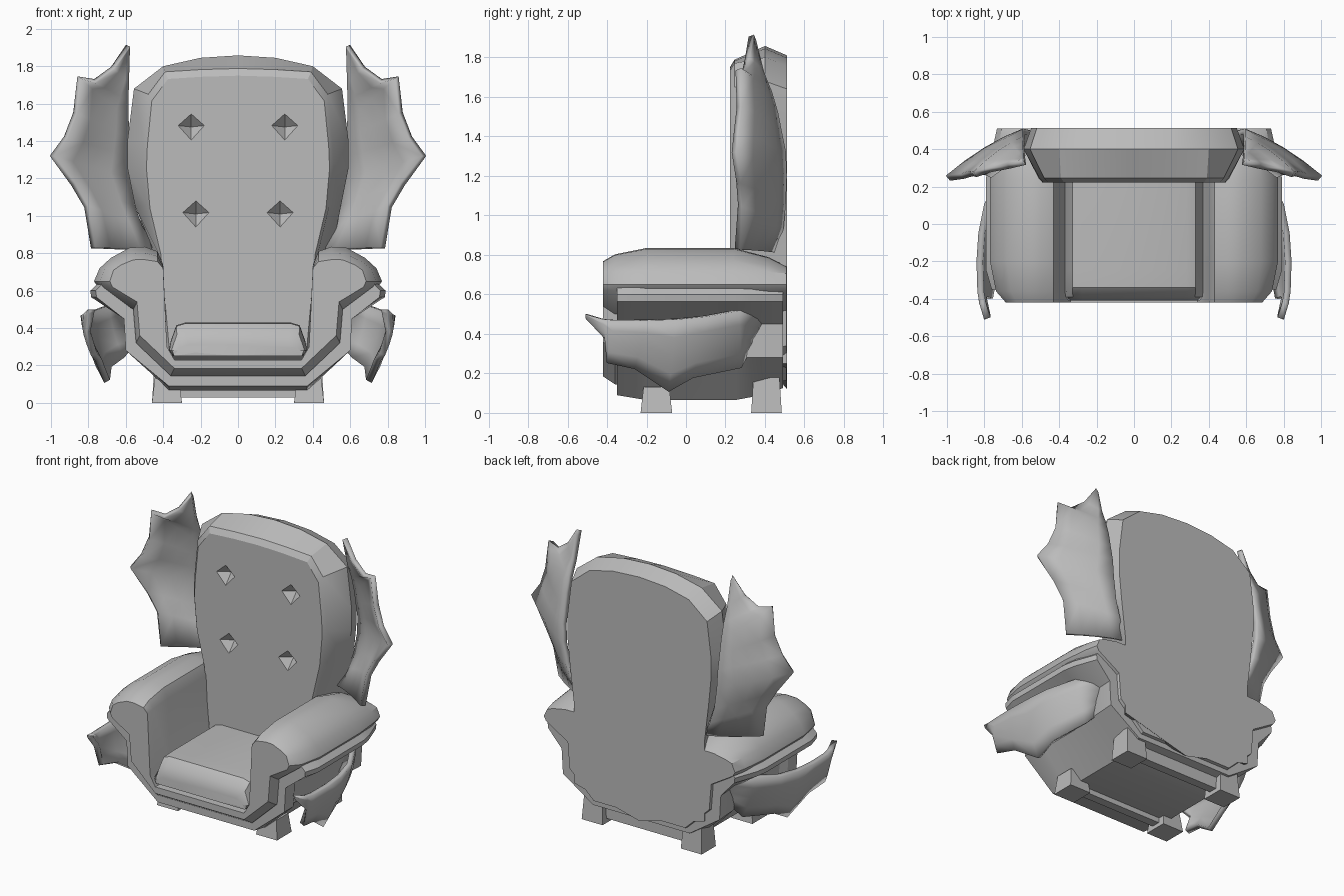
import bpy, bmesh, math
from mathutils import Vector

if "Cube" in bpy.data.objects:
    bpy.data.objects.remove(bpy.data.objects["Cube"])

grey = bpy.data.materials.new("plain grey")
grey.diffuse_color = (0.5, 0.5, 0.5, 1)
grey.use_nodes = True
grey.node_tree.nodes["Principled BSDF"].inputs["Base Color"].default_value = grey.diffuse_color


def make_object(name, bm, angle=30):
    bmesh.ops.recalc_face_normals(bm, faces=bm.faces)
    mesh = bpy.data.meshes.new(name)
    bm.to_mesh(mesh)
    bm.free()
    mesh.materials.append(grey)
    ob = bpy.data.objects.new(name, mesh)
    bpy.context.collection.objects.link(ob)
    bpy.ops.object.select_all(action='DESELECT')
    ob.select_set(True)
    bpy.context.view_layer.objects.active = ob
    if angle:
        bpy.ops.object.shade_smooth_by_angle(angle=math.radians(angle))
    return ob


def mirrored(half):
    """Close a half outline across the centre line."""
    return half + [(-x, z) for x, z in reversed(half) if x > 0.001]


def loft(name, sections, angle=30):
    """Skin (y, outline) sections from front to back, with flat end caps."""
    bm = bmesh.new()
    rings = [[bm.verts.new((x, y, z)) for x, z in outline] for y, outline in sections]
    n = len(rings[0])
    for a, b in zip(rings, rings[1:]):
        for i in range(n):
            bm.faces.new((a[i], a[(i + 1) % n], b[(i + 1) % n], b[i]))
    bm.faces.new(rings[0])
    bm.faces.new(rings[-1])
    return make_object(name, bm, angle)


def add_mirror(ob, axis=0):
    m = ob.modifiers.new("mirror", 'MIRROR')
    m.use_axis = [i == axis for i in range(3)]


# Seat shell and rolled arms: one U-shaped outline, rounded off at both ends
shell = [(0, .23), (.34, .23), (.38, .3), (.40, .74), (.43, .81), (.50, .835),
         (.58, .83), (.68, .775), (.74, .72), (.77, .65), (.75, .62),
         (.56, .50), (.545, .32), (.36, .145), (0, .145)]


def shell_section(k, kz, d):
    pts = []
    for i, (x, z) in enumerate(shell):
        if i > 10:                      # lower edge chamfer
            x, z = max(0, x - d * .5) if x else 0, z + d
        elif i > 4 and x > .45:         # rounded outer arm
            x = .52 + (x - .52) * k
        if z > .7:
            z = .7 + (z - .7) * kz
        pts.append((x, z))
    return mirrored(pts)


loft("arm_shell", [(-.42, shell_section(.66, .5, .04)),
                   (-.36, shell_section(.87, .76, .0)),
                   (-.20, shell_section(1, 1, 0)),
                   (.24, shell_section(1, 1, 0)),
                   (.42, shell_section(.93, .65, 0)),
                   (.51, shell_section(.85, .3, .02))], 35)

# Lower body with the flared trim lip under the arms
body = [(0, .2), (.35, .2), (.41, .4), (.5, .58), (.74, .645), (.79, .60),
        (.785, .565), (.61, .45), (.60, .28), (.37, .065), (0, .065)]


def body_section(k, lift, tuck=0):
    pts = []
    for i, (x, z) in enumerate(body):
        if 4 <= i <= 6:
            x = .5 + (x - .5) * k
        if i > 8:
            z += lift
        if i in (7, 8):
            x -= tuck
        pts.append((x, z))
    return mirrored(pts)


loft("lower_body", [(-.35, body_section(.9, .025)),
                    (-.25, body_section(1, .008)),
                    (-.20, body_section(1, 0, .03)),
                    (.25, body_section(1, 0, .03)),
                    (.33, body_section(.95, .015, .01)),
                    (.49, body_section(.75, .06))], 30)

# Tall back cushion with bevelled rim
front = [(0, 1.788), (.2, 1.782), (.39, 1.77), (.48, 1.65), (.505, 1.4), (.51, 1.28),
         (.49, 1.06), (.43, .81), (.38, .26), (0, .26)]
rim = [(0, 1.858), (.2, 1.845), (.40, 1.80), (.556, 1.68), (.59, 1.41), (.59, 1.25),
       (.55, 1.05), (.45, .81), (.45, .25), (0, .25)]
rear = [(0, 1.81), (.2, 1.797), (.38, 1.755), (.52, 1.64), (.55, 1.4), (.55, 1.25),
        (.53, 1.05), (.50, .80), (.50, .25), (0, .12)]
inset = [(x * .96, .25 + (z - .25) * .975) for x, z in front]
back = loft("backrest", [(.222, mirrored(inset)), (.245, mirrored(front)), (.40, mirrored(rim)),
                         (.512, mirrored(rear))], 0)

# Four pyramid-shaped tufts sunk into the back cushion
bm = bmesh.new()
for cx, cz in ((.25, 1.475), (.225, 1.01)):
    for s in (-1, 1):
        base = [bm.verts.new((s * cx + dx * 1.17, .19, cz + dz * 1.17))
                for dx, dz in ((.09, .01), (0, .09), (-.09, .01), (0, -.09))]
        tip = bm.verts.new((s * cx, .285, cz))
        bm.faces.new(base)
        for i in range(4):
            bm.faces.new((base[i], base[(i + 1) % 4], tip))
cutter = make_object("tuft_cutter", bm, 0)
cutter.hide_render = True
cut = back.modifiers.new("tufts", 'BOOLEAN')
cut.object = cutter
cut.operation = 'DIFFERENCE'
cut.solver = 'EXACT'
bpy.context.view_layer.objects.active = back
bpy.ops.object.modifier_apply(modifier=cut.name)
bpy.data.objects.remove(cutter)
back.select_set(True)
bpy.context.view_layer.objects.active = back
bpy.ops.object.shade_smooth_by_angle(angle=math.radians(25))

# Seat cushion
cushion = [(0, .43), (.28, .43), (.33, .415), (.36, .33), (.37, .28), (.345, .25), (0, .25)]


def cushion_section(kx, drop):
    return mirrored([(x * kx, max(.25, z - drop) if z > .3 else z) for x, z in cushion])


loft("seat_cushion", [(-.41, cushion_section(.95, .12)), (-.39, cushion_section(.99, .05)),
                      (-.34, cushion_section(1, .005)), (-.25, cushion_section(1, 0)),
                      (.3, cushion_section(1, 0))], 35)


# Scalloped wings: root edge and tip edge joined through a bowed middle
def wing(name, rows, bow, thickness):
    bm = bmesh.new()
    grid = []
    for root, tip in rows:
        a, b = Vector(root), Vector(tip)
        line = []
        for t in (0, .25, .5, .75, 1):
            line.append(bm.verts.new(a.lerp(b, t) + Vector(bow) * 4 * t * (1 - t) * (b - a).length))
        grid.append(line)
    for r, s in zip(grid, grid[1:]):
        for i in range(4):
            bm.faces.new((r[i], r[i + 1], s[i + 1], s[i]))
    ob = make_object(name, bm, 35)
    sol = ob.modifiers.new("thickness", 'SOLIDIFY')
    sol.thickness = thickness
    sol.offset = 0
    add_mirror(ob)


wing("upper_wing", [((.585, .34, 1.88), (.588, .33, 1.91)),
                    ((.588, .38, 1.72), (.67, .31, 1.79)),
                    ((.59, .42, 1.62), (.765, .29, 1.72)),
                    ((.59, .45, 1.52), (.85, .265, 1.74)),
                    ((.59, .47, 1.42), (.87, .27, 1.55)),
                    ((.59, .49, 1.32), (.92, .255, 1.42)),
                    ((.585, .495, 1.2), (.995, .245, 1.32)),
                    ((.56, .49, 1.05), (.88, .265, 1.17)),
                    ((.52, .48, .94), (.81, .275, 1.05)),
                    ((.45, .44, .82), (.775, .26, .83))], (0, .05, 0), .035)
wing("lower_wing", [((.785, -.505, .50), (.78, -.50, .485)),
                    ((.81, -.42, .475), (.80, -.40, .38)),
                    ((.82, -.36, .47), (.77, -.40, .26)),
                    ((.825, -.2, .47), (.745, -.26, .23)),
                    ((.815, -.05, .475), (.70, -.09, .115)),
                    ((.785, .1, .49), (.69, .03, .185)),
                    ((.70, .26, .52), (.62, .27, .235)),
                    ((.60, .42, .55), (.54, .31, .32))], (.06, 0, 0), .035)


# Tapered feet
def block(name, x0, x1, y0, y1, z0, z1, taper=0, mirror=True):
    low = [(x0, y0), (x1, y0), (x1, y1), (x0, y1)]
    t = taper
    high = [(x0 + t, y0 + t), (x1 - t, y0 + t), (x1 - t, y1 - t), (x0 + t, y1 - t)]
    bm = bmesh.new()
    vs = [bm.verts.new((x, y, z)) for z, ring in ((z0, low), (z1, high)) for x, y in ring]
    bmesh.ops.convex_hull(bm, input=vs)
    ob = make_object(name, bm, 0)
    if mirror:
        add_mirror(ob)


block("front_foot", .30, .46, -.23, -.07, 0, .13, .015)
block("back_foot", .30, .46, .33, .485, 0, .23, .015)

# Rails between the feet
block("front_rail", -.32, .32, -.18, -.12, .03, .08, 0, False)
block("back_rail", -.32, .32, .38, .44, .03, .13, 0, False)
